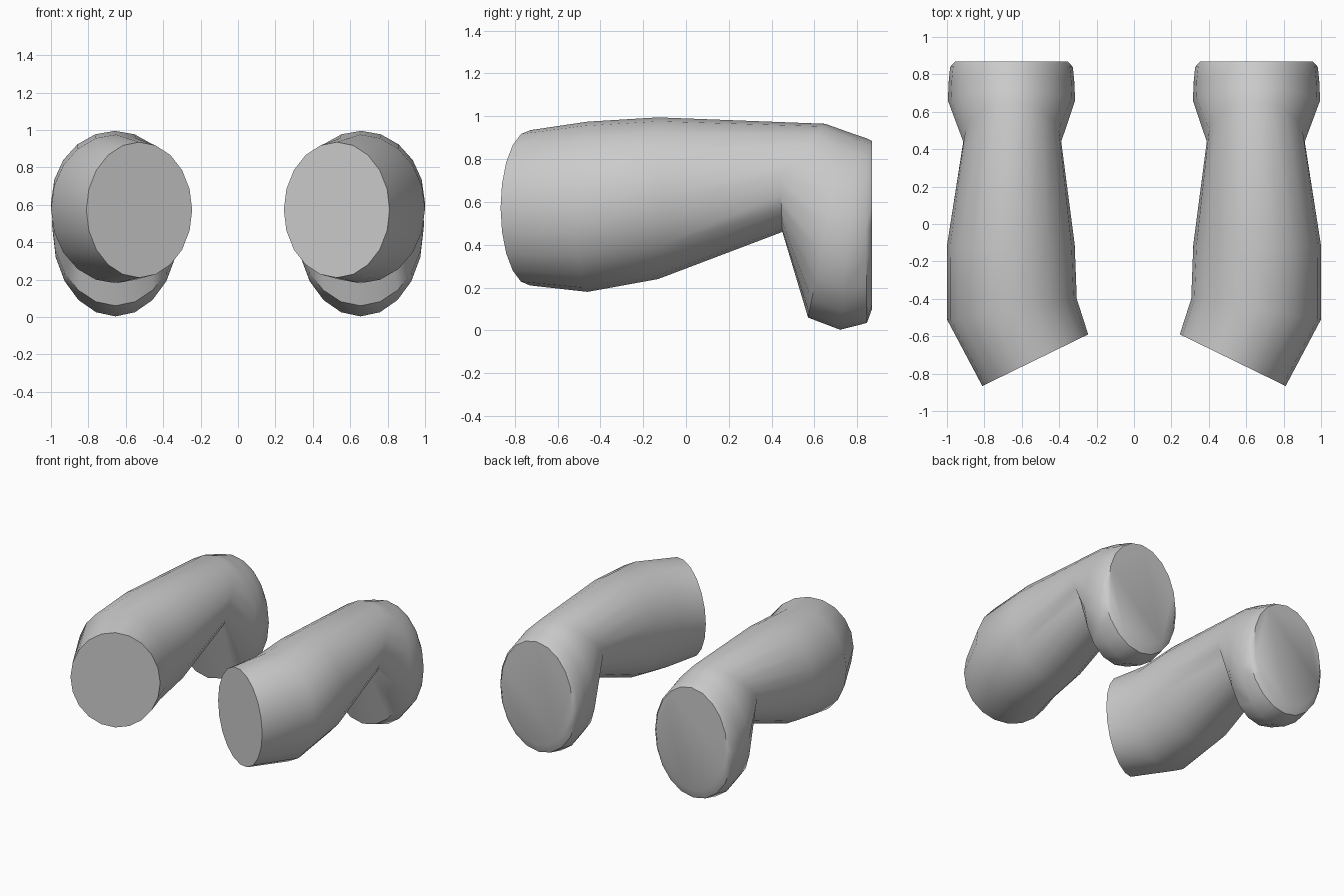
import bpy, bmesh, math

if "Cube" in bpy.data.objects:
    bpy.data.objects.remove(bpy.data.objects["Cube"])

SIDES = 20

grey = bpy.data.materials.new("plain grey")
grey.diffuse_color = (0.6, 0.6, 0.6, 1)
grey.use_nodes = True
grey.node_tree.nodes["Principled BSDF"].inputs["Base Color"].default_value = grey.diffuse_color

# Rings along the bent leg:
# centre x, half width, z bottom, z top, y bottom, y side, y top, y slant per half width
RINGS = [
    (0.528, 0.283, 0.21, 0.935, -0.728, -0.728, -0.728, -0.138),  # cut thigh end
    (0.653, 0.347, 0.18, 0.975, -0.46, -0.455, -0.46, -0.055),    # upper thigh
    (0.658, 0.341, 0.24, 0.995, -0.13, -0.11, -0.13, 0.0),        # mid thigh
    (0.651, 0.262, 0.46, 0.965, 0.45, 0.44, 0.65, 0.0),           # knee crease
    (0.655, 0.340, 0.06, 0.940, 0.57, 0.66, 0.72, 0.0),           # front of shin
    (0.655, 0.336, 0.003, 0.915, 0.72, 0.76, 0.79, 0.0),          # shin bottom
    (0.655, 0.328, 0.035, 0.897, 0.845, 0.84, 0.845, 0.0),        # rounded rim
    (0.655, 0.300, 0.10, 0.885, 0.869, 0.869, 0.869, 0.0),        # flat back end
]


def ring_points(cx, rx, zb, zt, yb, ys, yt, slant):
    for i in range(SIDES):
        a = 2 * math.pi * i / SIDES
        c, s = math.cos(a), math.sin(a)
        y = ys + ((yt - ys) * s if s > 0 else (yb - ys) * -s) + slant * c
        yield (cx + rx * c, y, (zb + zt) / 2 + (zt - zb) / 2 * s)


def make_leg(name, side):
    bm = bmesh.new()
    rings = [[bm.verts.new((side * x, y, z)) for x, y, z in ring_points(*r)] for r in RINGS]
    for a, b in zip(rings, rings[1:]):
        for i in range(SIDES):
            j = (i + 1) % SIDES
            bm.faces.new((a[i], a[j], b[j], b[i]))
    # flat end caps
    bm.faces.new(rings[0])
    bm.faces.new(rings[-1])
    bmesh.ops.recalc_face_normals(bm, faces=bm.faces)
    mesh = bpy.data.meshes.new(name)
    bm.to_mesh(mesh)
    bm.free()
    mesh.materials.append(grey)
    leg = bpy.data.objects.new(name, mesh)
    bpy.context.collection.objects.link(leg)
    bpy.ops.object.select_all(action='DESELECT')
    leg.select_set(True)
    bpy.context.view_layer.objects.active = leg
    bpy.ops.object.shade_smooth_by_angle(angle=math.radians(45))


make_leg("right_leg", 1)
make_leg("left_leg", -1)
